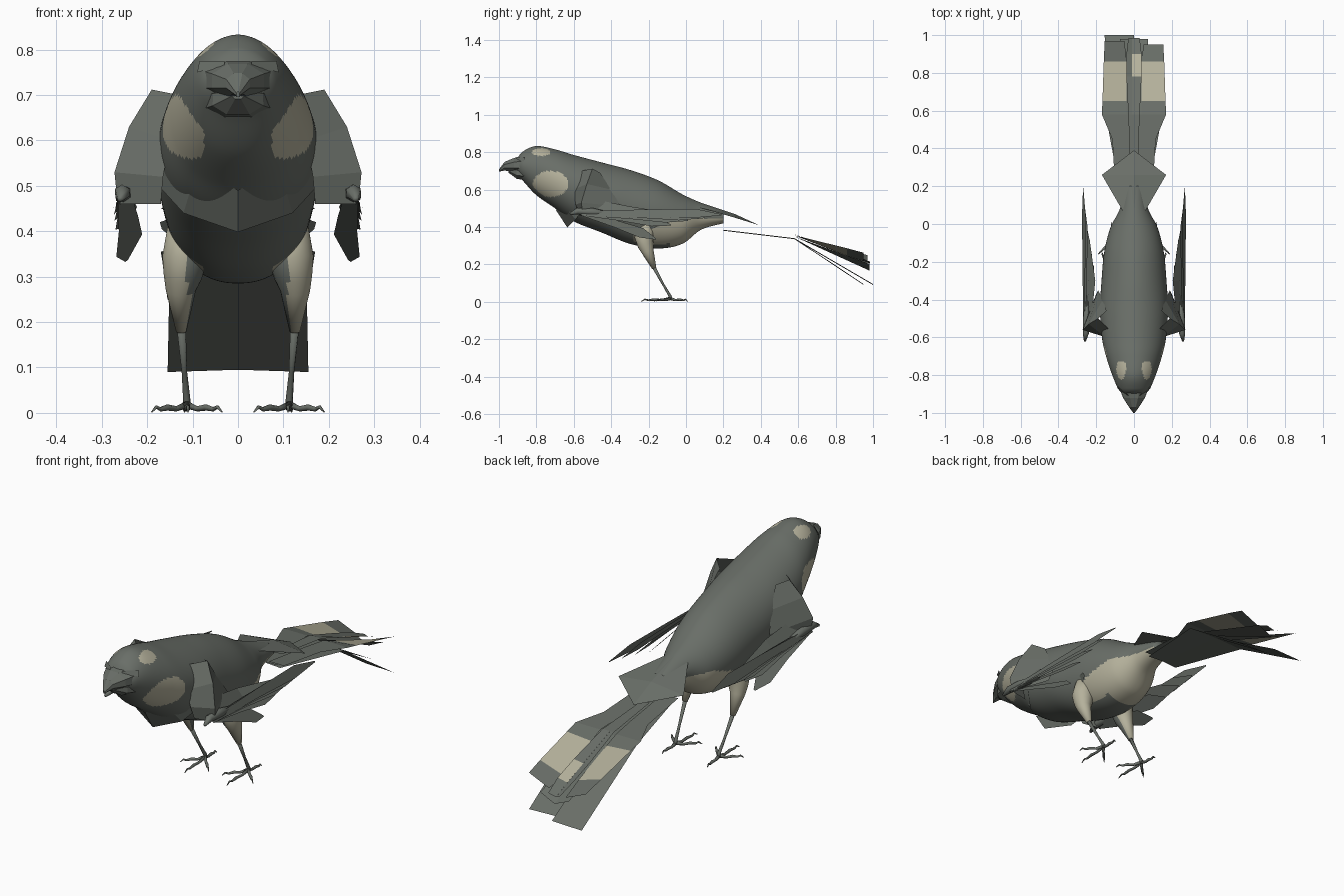
import bpy, bmesh, math
from mathutils import Vector

cube = bpy.data.objects.get("Cube")
if cube:
    bpy.data.objects.remove(cube, do_unlink=True)


def material(name, rgb):
    m = bpy.data.materials.new(name)
    m.use_nodes = True
    m.diffuse_color = (*rgb, 1)
    bsdf = m.node_tree.nodes["Principled BSDF"]
    bsdf.inputs["Base Color"].default_value = (*rgb, 1)
    bsdf.inputs["Roughness"].default_value = 0.9
    return m


GREY = material("slate_grey", (0.142, 0.157, 0.138))
CREAM = material("pale_cream", (0.46, 0.44, 0.33))
SIDES = (("left", 1), ("right", -1))


def finish(name, bm, rule=None, smooth=False, facing=None):
    """Turn a bmesh into an object; rule(centre) is true on cream faces."""
    bm.normal_update()
    if facing is None:
        bmesh.ops.recalc_face_normals(bm, faces=bm.faces)
    else:
        flip = [f for f in bm.faces if f.normal.dot(Vector(facing)) < 0]
        bmesh.ops.reverse_faces(bm, faces=flip)
    for f in bm.faces:
        f.smooth = smooth
        f.material_index = int(bool(rule and rule(f.calc_center_median())))
    me = bpy.data.meshes.new(name)
    bm.to_mesh(me)
    bm.free()
    me.materials.append(GREY)
    me.materials.append(CREAM)
    ob = bpy.data.objects.new(name, me)
    bpy.context.scene.collection.objects.link(ob)
    return ob


def loft(name, rings, rule=None, smooth=True):
    bm = bmesh.new()
    rows = [[bm.verts.new(p) for p in ring] for ring in rings]
    n = len(rows[0])
    for a, b in zip(rows, rows[1:]):
        for i in range(n):
            j = (i + 1) % n
            bm.faces.new((a[i], a[j], b[j], b[i]))
    bm.faces.new(rows[0])
    bm.faces.new(rows[-1])
    return finish(name, bm, rule, smooth)


def oval(y, top, bottom, half, n):
    """Egg-shaped ring, fuller below than above."""
    mid, h = (top + bottom) / 2, (top - bottom) / 2
    ring = []
    for i in range(n):
        a = math.tau * (i + .5) / n
        c, s = math.cos(a), math.sin(a)
        x = math.copysign(abs(c) ** (1.1 if s > 0 else .9), c)
        ring.append((half * x, y, mid + h * s))
    return ring


def tube(name, path, n=8, rule=None):
    """Path of (x, y, z, radius), with rings square to the path."""
    pts = [Vector(p[:3]) for p in path]
    rings = []
    for i, p in enumerate(pts):
        d = (pts[min(i + 1, len(pts) - 1)] - pts[max(i - 1, 0)]).normalized()
        u = d.cross(Vector((1, 0.1, 0.05))).normalized()
        v = d.cross(u)
        rings.append([p + path[i][3] * (u * math.cos(math.tau * k / n) + v * math.sin(math.tau * k / n))
                      for k in range(n)])
    return loft(name, rings, rule)


def strip(name, pairs, facing, rule=None):
    """Flat-shaded sheet between two edges."""
    bm = bmesh.new()
    rows = [[bm.verts.new(p) for p in pair] for pair in pairs]
    for a, b in zip(rows, rows[1:]):
        bm.faces.new((a[0], a[1], b[1], b[0]))
    return finish(name, bm, rule, False, facing)


def catmull(a, b, c, d, t):
    return tuple(0.5 * (2 * q + (r - p) * t + (2 * p - 5 * q + 4 * r - s) * t * t
                        + (3 * q - p - 3 * r + s) * t ** 3) for p, q, r, s in zip(a, b, c, d))


# Body: stations of y, top, bottom, half width
stations = [(-.90, .77, .68, .06), (-.87, .805, .645, .085), (-.80, .833, .57, .115),
            (-.70, .815, .50, .148), (-.60, .785, .43, .17), (-.45, .745, .37, .18),
            (-.30, .705, .31, .172), (-.15, .65, .285, .158), (-.02, .575, .31, .125),
            (.08, .53, .385, .075), (.20, .485, .42, .05)]
padded = [stations[0]] + stations + [stations[-1]]
fine = [catmull(*padded[i:i + 4], k / 15) for i in range(len(stations) - 1) for k in range(15)]
fine.append(stations[-1])


def plumage(c):
    x = abs(c.x)
    cheek = ((c.y + .725) / .095) ** 2 + ((c.z - .63) / .07) ** 2 < 1 and x > .075
    brow = ((c.y + .775) / .05) ** 2 + ((c.z - .80) / .021) ** 2 < 1 and x > .04
    flank = c.y > -.28 and c.z < min(.445, .365 + (c.y + .28) * .32)
    belly = x < .08 and c.y < -.09
    return cheek or brow or (flank and not belly)


loft("body", [oval(*s, 96) for s in fine], plumage)

# Beak
loft("upper_beak", [oval(-.86, .785, .685, .088, 8), oval(-.92, .772, .69, .062, 8),
                    oval(-.97, .75, .70, .028, 8), oval(-1.0, .708, .695, .004, 8)], smooth=False)
loft("lower_beak", [oval(-.85, .725, .645, .082, 8), oval(-.905, .725, .655, .06, 8),
                    oval(-.95, .715, .69, .015, 8)], smooth=False)

# Chest ruff
ruff = [((.165, -.585, .60), (.175, -.545, .50)), ((.09, -.675, .54), (.12, -.59, .44)),
        ((0, -.695, .49), (0, -.635, .398))]
ruff += [tuple((-p[0], p[1], p[2]) for p in pair) for pair in reversed(ruff[:2])]
strip("chest_ruff", ruff, (0, -1, 0))


def band(c):
    return .65 < c.y < .86 and abs(c.x) > .045


for side, s in SIDES:
    def P(x, y, z):
        return (s * x, y, z)

    # Eyelid
    strip(side + "_eyelid", [(P(.03, -.91, .765), P(.03, -.905, .775)),
                             (P(.09, -.868, .75), P(.085, -.86, .775))], (0, -1, 0))

    # Rump feathers covering the tail root
    strip(side + "_rump_cover", [(P(.06, .07, .505), P(0, .05, .54)), (P(.17, .26, .45), P(0, .26, .47)),
                                 (P(.085, .325, .43), P(0, .39, .41))], (0, 0, 1))

    # Tail: upper fan with raised outer edges, over a flat lower sheet
    def fan(y, inner, outer, lift=0.0):
        t = max(0, (y - .58) / .38)
        valley = .395 - .04 * min(1, (y - .2) / .38) - .165 * t
        rise = (.45 if s > 0 else .40) * t
        return tuple((s * x, y, valley + rise * abs(x) + lift) for x in (inner, outer))

    outer_end = .95 if s > 0 else .97
    strip(side + "_outer_tail_feather",
          [fan(.20, .02, .10), fan(.45, .03, .115), fan(.58, .04, .17), fan(.65, .04, .167),
           fan(.86, .04, .16), fan(outer_end, .05, .155)], (0, 0, 1), band)
    strip(side + "_middle_tail_feather",
          [fan(.20, 0, .06, -.006), fan(.58, 0, .065, -.006), fan(.98, 0, .075, -.014)], (0, 0, 1))
    inner = -.01 if s > 0 else .01
    strip(side + "_centre_tail_feather",
          [fan(.30, inner, .02, .006), fan(.58, inner, .03, .006), fan(.78, inner, .04, .015),
           fan(.90, inner, .04, .02), fan(.985, inner, .03, .02)], (0, 0, 1),
          lambda c: s > 0 and .78 < c.y < .9)
    end = 1.0 if s < 0 else .95
    strip(side + "_lower_tail_feather",
          [((0, .2, .385), P(.08, .2, .38)), ((0, .58, .34), P(.15, .58, .335)),
           ((0, end, .095), P(.155, end, .09))], (0, 0, 1))

    # Wing: shoulder tent rising from the flank to the folded wrist
    out = (s, 0, .3)
    ridge = [P(.19, -.50, .712), P(.24, -.53, .63), P(.272, -.56, .53), P(.265, -.55, .46)]
    front = [P(.13, -.56, .70), P(.15, -.60, .60), P(.165, -.59, .52), P(.17, -.57, .46)]
    back = [P(.145, -.46, .69), P(.165, -.40, .60), P(.19, -.35, .51), P(.20, -.37, .46)]
    strip(side + "_shoulder_front", list(zip(front, ridge)), (s, -1, 0))
    strip(side + "_shoulder_back", list(zip(ridge, back)), (s, 1, 0))
    tube(side + "_wrist", [(s * .26, -.62, .47, .006), (s * .255, -.58, .485, .018),
                           (s * .25, -.50, .48, .022), (s * .25, -.38, .465, .008)], 6)

    # Wing: fanned flight feathers
    tips = [(-.16, .335), (-.08, .41), (.01, .435), (.10, .45), (.19, .465)]
    for i, (ty, tz) in enumerate(tips):
        a, b = Vector(P(.255 + .003 * i, -.56, .47)), Vector(P(.245 + .006 * i, ty, tz))
        up = Vector((-s * (.03 - .005 * i), .01, .026))
        mid, far = a.lerp(b, .45), a.lerp(b, .8)
        strip(f"{side}_flight_feather_{i + 1}",
              [(a - up * .3, a + up * .6), (mid - up * .4, mid + up),
               (far - up * .7, far + up * 1.2), (b - up * .1, b + up * .1)], out)
    strip(side + "_wing_covert", [(P(.265, -.54, .46), P(.225, -.50, .55)),
                                  (P(.258, -.30, .45), P(.205, -.30, .51)),
                                  (P(.25, -.10, .45), P(.235, -.08, .475))], out)

    # Leg
    strip(side + "_flank_feather", [(P(.145, -.24, .43), P(.14, -.20, .38)),
                                    (P(.172, -.16, .42), P(.168, -.15, .405))], out)
    tube(side + "_thigh", [(s * .108, -.21, .42, .045), (s * .117, -.225, .34, .05),
                           (s * .122, -.215, .30, .042), (s * .126, -.205, .27, .033),
                           (s * .125, -.17, .18, .012)], 24,
         lambda c: abs(c.x) > .11 or c.y > -.17 - .34 * (c.z - .18))
    tube(side + "_shank", [(s * .125, -.175, .19, .010), (s * .118, -.12, .09, .006),
                           (s * .113, -.085, .03, .008), (s * .113, -.08, .012, .009)])

    # Foot: three toes forward, one back
    for toe, (tx, ty) in {"outer": (.19, -.16), "front": (.11, -.24),
                          "inner": (.035, -.17), "back": (.118, .01)}.items():
        a, b = Vector((.113, -.085, 0)), Vector((tx, ty, 0))
        steps = ((0, .018, .009), (.3, .009, .006), (.55, .012, .007), (.75, .008, .005),
                 (.87, .013, .004), (1, .002, .0015))
        tube(f"{side}_{toe}_toe", [(s * a.lerp(b, t).x, a.lerp(b, t).y, z, r) for t, z, r in steps], 6)
